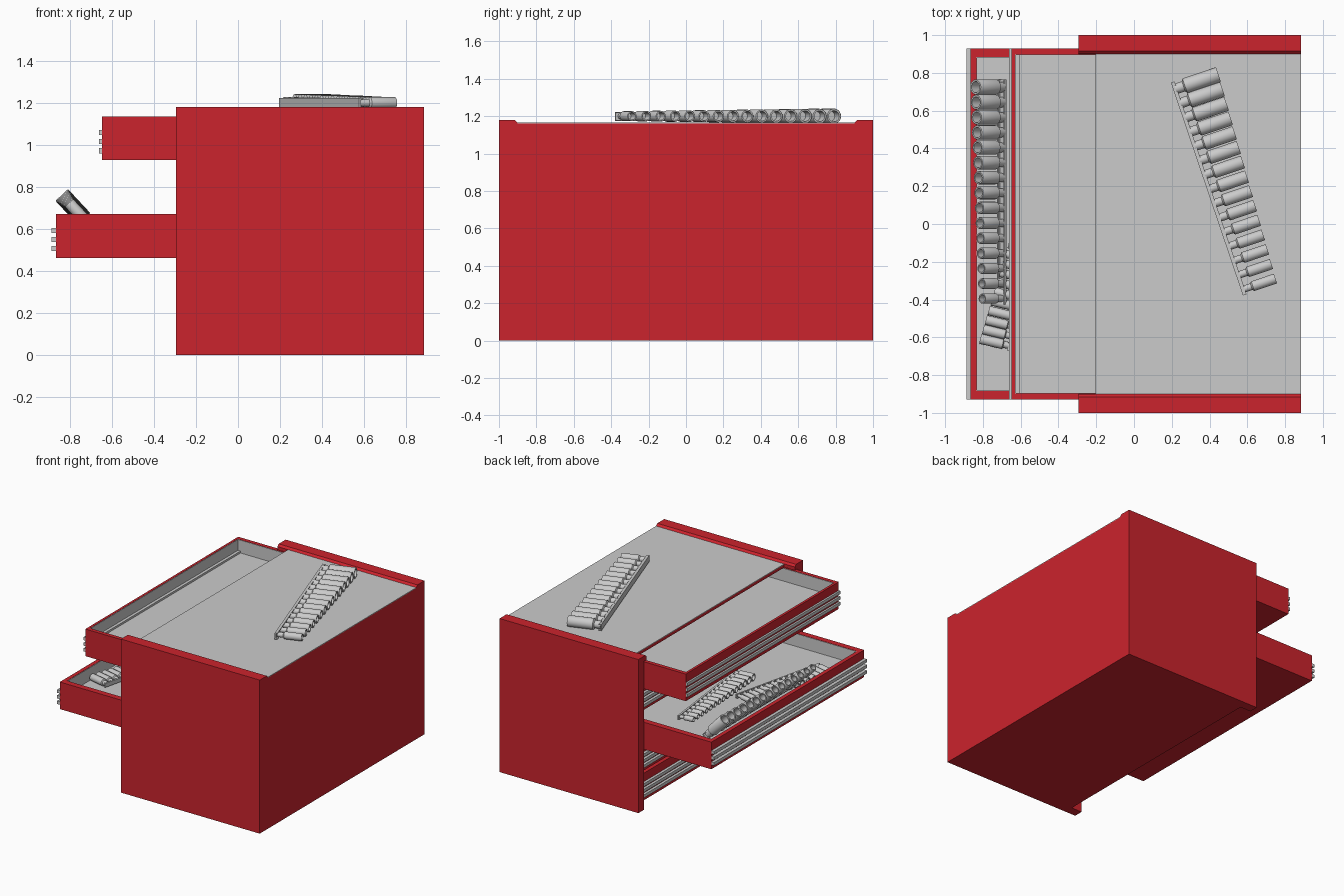
import bpy, bmesh
from math import radians, cos, sin, pi
from mathutils import Matrix, Vector

if "Cube" in bpy.data.objects:
    bpy.data.objects.remove(bpy.data.objects["Cube"])

red = bpy.data.materials.new("red_paint")
red.diffuse_color = (0.6, 0.017, 0.026, 1)
red.use_nodes = True
red.node_tree.nodes["Principled BSDF"].inputs["Base Color"].default_value = red.diffuse_color


def finish(name, bm, mat=None):
    bmesh.ops.recalc_face_normals(bm, faces=bm.faces)
    me = bpy.data.meshes.new(name)
    bm.to_mesh(me)
    bm.free()
    if mat:
        me.materials.append(mat)
    ob = bpy.data.objects.new(name, me)
    bpy.context.collection.objects.link(ob)
    return ob


def add_box(bm, x0, x1, y0, y1, z0, z1, mtx=Matrix()):
    m = Matrix.Translation(((x0 + x1) / 2, (y0 + y1) / 2, (z0 + z1) / 2))
    s = Matrix.Diagonal((x1 - x0, y1 - y0, z1 - z0, 1))
    bmesh.ops.create_cube(bm, size=1, matrix=mtx @ m @ s)


def boxes(name, dims, mat=None):
    bm = bmesh.new()
    for d in dims:
        add_box(bm, *d)
    return finish(name, bm, mat)


# Cabinet: side panels with a chamfered, inward overhanging lip on top
side = [(1, 0), (1, 1.18), (.915, 1.18), (.9, 1.165), (.9, 1.14), (.93, 1.14), (.93, 0)]
for label, s in (("far", 1), ("near", -1)):
    bm = bmesh.new()
    f = bm.faces.new([bm.verts.new((-.295, s * y, z)) for y, z in side])
    r = bmesh.ops.extrude_face_region(bm, geom=[f])
    bmesh.ops.translate(bm, vec=(1.18, 0, 0),
                        verts=[v for v in r["geom"] if isinstance(v, bmesh.types.BMVert)])
    finish(f"{label}_side_panel", bm, red)

boxes("back_panel", [(.865, .885, -.93, .93, 0, 1.14)], red)
boxes("bottom_panel", [(-.205, .865, -.93, .93, 0, .012)], red)
boxes("top_panel", [(-.205, .885, -.9, .9, 1.138, 1.16)], red)
boxes("top_mat", [(-.205, .885, -.9, .9, 1.16, 1.165)])


# Drawers: red tray, grey liner and three full-width grip bars
def drawer(name, x, top, wall, front, grip):
    W, H, D, floor = .928, .208, 1.06, top - .1
    bot = max(top - H, .004)
    back = x + D
    boxes(name + "_tray", [
        (x, x + front, -W, W, bot, top),
        (back - .02, back, -W, W, bot, top),
        (x + front, back - .02, -W, -W + wall, bot, top),
        (x + front, back - .02, W - wall, W, bot, top),
        (x + front, back - .02, -W + wall, W - wall, bot, floor - .01)], red)
    xi, xb, yi, t = x + front, back - .02, W - wall, .004
    boxes(name + "_liner", [
        (xi, xb, -yi, yi, floor - .01, floor),
        (xi, xi + t, -yi, yi, floor, top - .002),
        (xb - t, xb, -yi, yi, floor, top - .002),
        (xi + t, xb - t, -yi, -yi + t, floor, top - .002),
        (xi + t, xb - t, yi - t, yi, floor, top - .002)])
    boxes(name + "_grip_bars", [(x - grip, x, -W, W, top - dz - .012, top - dz + .012)
                                for dz in (.077, .12, .163)])


drawer("top_drawer", -.648, 1.135, .03, .018, .014)
boxes("top_drawer_ledge", [(-.626, -.604, -.894, .894, 1.035, 1.05)])
drawer("second_drawer", -.205, .9025, .045, .03, .02)
drawer("middle_drawer", -.865, .67, .045, .03, .023)
drawer("fourth_drawer", -.205, .4375, .045, .03, .02)
drawer("bottom_drawer", -.205, .208, .045, .03, .02)


# Socket: stepped hollow cylinder revolved around local x
def add_socket(bm, y, r, length, mtx, seg=20):
    n = .045
    prof = [(0, 0), (0, r * .68), (n, r * .68), (n + .008, r), (length - .004, r),
            (length, r * .94), (length, r * .72), (length - .07, r * .68), (length - .07, 0)]
    rings = []
    for px, pr in prof:
        count = seg if pr else 1
        rings.append([bm.verts.new(mtx @ Vector((px, y + pr * cos(2 * pi * k / seg),
                                                 pr * sin(2 * pi * k / seg))))
                      for k in range(count)])
    for a, b in zip(rings, rings[1:]):
        for k in range(seg):
            j = (k + 1) % seg
            vs = [a[k % len(a)], a[j % len(a)], b[j % len(b)], b[k % len(b)]]
            bm.faces.new(list(dict.fromkeys(vs)))


# Socket rail: bar with a graded row of sockets pointing along local x
def socket_set(name, loc, angle, tilt=0, size=1, flip=1, count=15, length=1.0):
    mtx = (Matrix.Translation(loc) @ Matrix.Rotation(radians(angle), 4, 'Z')
           @ Matrix.Rotation(radians(-tilt), 4, 'Y') @ Matrix.Scale(size, 4))
    half = .595
    bm = bmesh.new()
    add_box(bm, 0, .008, -half, half, -.026, .022, mtx)
    add_box(bm, .008, .02, -half, half, -.026, -.02, mtx)
    add_box(bm, .008, .02, -half, half, .016, .022, mtx)
    finish(name + "_rail", bm)
    bm = bmesh.new()
    for i in range(count):
        t = i / (count - 1)
        y = flip * (half - .04 - t * (2 * half - .07))
        m = mtx @ Matrix.Translation((.012, 0, 0))
        add_socket(bm, y, .041 - .014 * t, (.24 - .06 * t) * length, m)
    ob = finish(name + "_sockets", bm)
    bpy.ops.object.select_all(action='DESELECT')
    bpy.context.view_layer.objects.active = ob
    ob.select_set(True)
    bpy.ops.object.shade_smooth_by_angle(angle=radians(35))


socket_set("top_set", (.386, .185, 1.2), 18.7)
socket_set("leaning_set", (-.69, .17, .602), 180, tilt=47, flip=-1, length=.86)
socket_set("inner_set", (-.345, .24, .635), 186.7, size=.72, length=.85)
socket_set("corner_set", (-.57, -.295, .6), 166.5, size=.65)
